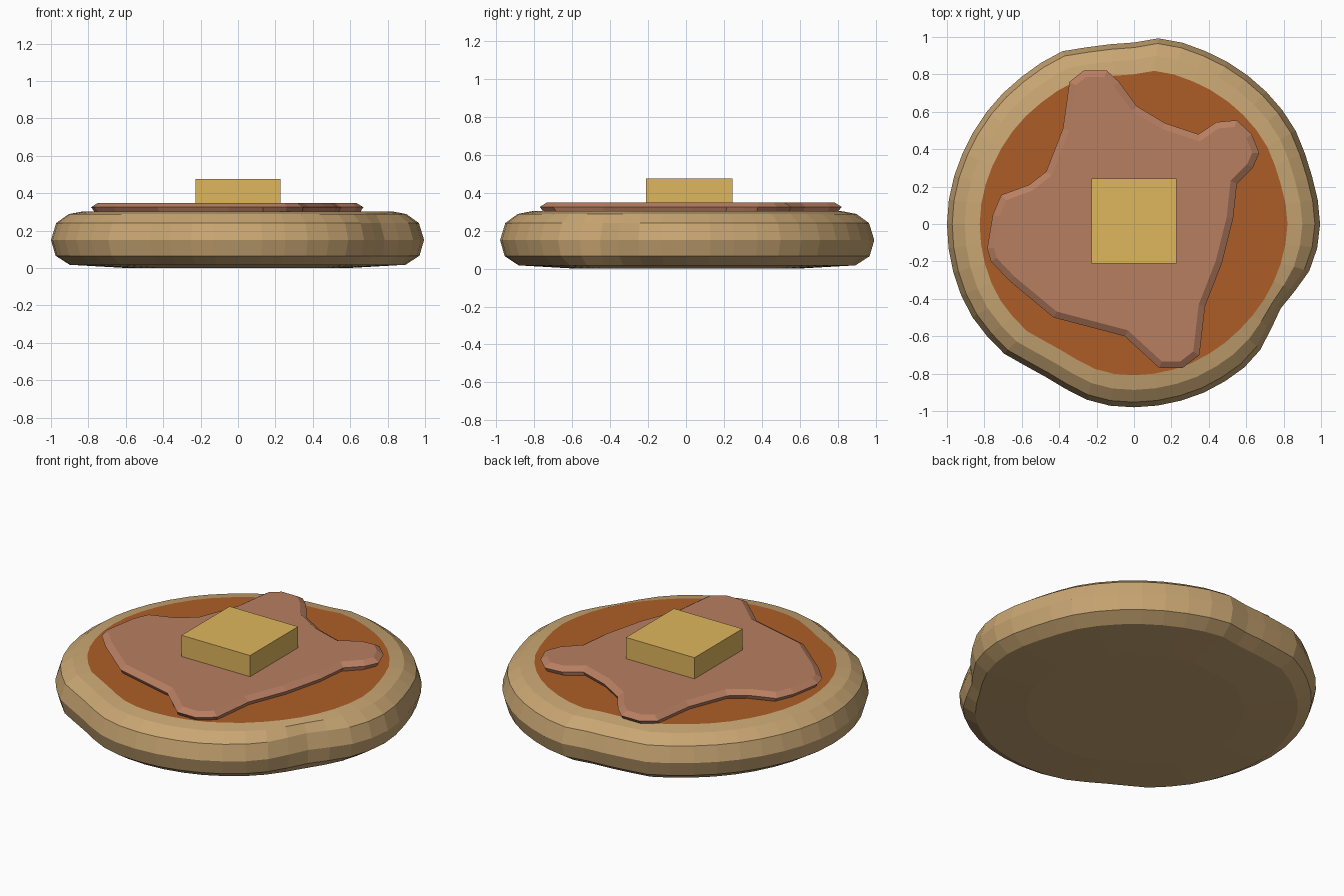
import bpy, bmesh, math

if "Cube" in bpy.data.objects:
    bpy.data.objects.remove(bpy.data.objects["Cube"])

def material(name, rgb):
    m = bpy.data.materials.new(name)
    m.diffuse_color = (*rgb, 1)
    m.use_nodes = True
    m.node_tree.nodes["Principled BSDF"].inputs["Base Color"].default_value = m.diffuse_color
    return m

def finish(bm, name, mats):
    bmesh.ops.recalc_face_normals(bm, faces=bm.faces[:])
    mesh = bpy.data.meshes.new(name)
    bm.to_mesh(mesh)
    bm.free()
    for m in mats:
        mesh.materials.append(m)
    ob = bpy.data.objects.new(name, mesh)
    bpy.context.collection.objects.link(ob)
    return ob

tan = material("pancake_tan", (0.58, 0.38, 0.17))
brown = material("pancake_browned", (0.42, 0.11, 0.02))
syrup_mat = material("syrup", (0.48, 0.21, 0.12))
butter_mat = material("butter", (0.74, 0.47, 0.11))

# Pancake outline: radius by angle, smoothly interpolated
OUTLINE = [(0, .995), (17, .985), (34, 1.0), (67, 1.0), (80, 1.005), (93, .965),
           (103, .975), (112, 1.0), (128, .99), (150, .99), (180, 1.0), (205, 1.0),
           (223, .985), (232, .955), (241, .944), (250, .957), (258, .98), (270, .98),
           (288, .977), (305, .97), (316, .968), (331, .975), (345, .985), (360, .995)]

def outline(deg):
    for (a, ra), (b, rb) in zip(OUTLINE, OUTLINE[1:]):
        if a <= deg <= b:
            t = (deg - a) / (b - a)
            return ra + (rb - ra) * t * t * (3 - 2 * t)

# Pancake rings: scale, height, weight of the side dent
RINGS = [(.60, 0, 0), (.90, .017, .4), (.975, .065, .8), (1.0, .15, 1),
         (.972, .24, 1), (.905, .288, .5), (.825, .303, 0)]
SIDES = 48
bm = bmesh.new()
loops = []
for s, z, w in RINGS:
    loop = []
    for i in range(SIDES):
        d = 360 * i / SIDES
        r = s * (outline(d) - w * .07 * math.exp(-((d - 330) / 12) ** 2))
        loop.append(bm.verts.new((r * math.cos(math.radians(d)),
                                  r * math.sin(math.radians(d)), z)))
    loops.append(loop)
for lo, hi in zip(loops, loops[1:]):
    for i in range(SIDES):
        j = (i + 1) % SIDES
        bm.faces.new((lo[i], lo[j], hi[j], hi[i]))
bm.faces.new(loops[0][::-1])
bm.faces.new(loops[-1]).material_index = 1
finish(bm, "pancake", [tan, brown])

# Syrup puddle: irregular outline with rounded edge
PUDDLE = [(-.345, .76), (-.38, .51), (-.47, .28), (-.56, .21), (-.71, .155), (-.755, .05),
          (-.785, -.13), (-.765, -.20), (-.665, -.305), (-.43, -.50), (-.05, -.60),
          (.135, -.77), (.26, -.77), (.35, -.70), (.38, -.44), (.47, -.21), (.53, .03),
          (.55, .215), (.635, .30), (.67, .38), (.63, .48), (.55, .555), (.44, .545),
          (.345, .48), (.165, .54), (.015, .63), (-.08, .76), (-.145, .82), (-.27, .82)]
bm = bmesh.new()
low = [bm.verts.new((x * .98, y * .98, .303)) for x, y in PUDDLE]
mid = [bm.verts.new((x, y, .325)) for x, y in PUDDLE]
n = len(PUDDLE)
for i in range(n):
    j = (i + 1) % n
    bm.faces.new((low[i], low[j], mid[j], mid[i]))
bm.faces.new(low[::-1])
top = bm.faces.new(mid)
bm.normal_update()
bmesh.ops.inset_region(bm, faces=[top], thickness=.035, use_even_offset=True)
for v in top.verts:
    v.co.z = .348
bmesh.ops.triangulate(bm, faces=[f for f in bm.faces if len(f.verts) > 4])
finish(bm, "syrup", [syrup_mat])

# Butter pat
bm = bmesh.new()
bmesh.ops.create_cube(bm, size=1)
bmesh.ops.scale(bm, vec=(.455, .455, .135), verts=bm.verts[:])
bmesh.ops.translate(bm, vec=(0, .017, .4075), verts=bm.verts[:])
finish(bm, "butter", [butter_mat])
